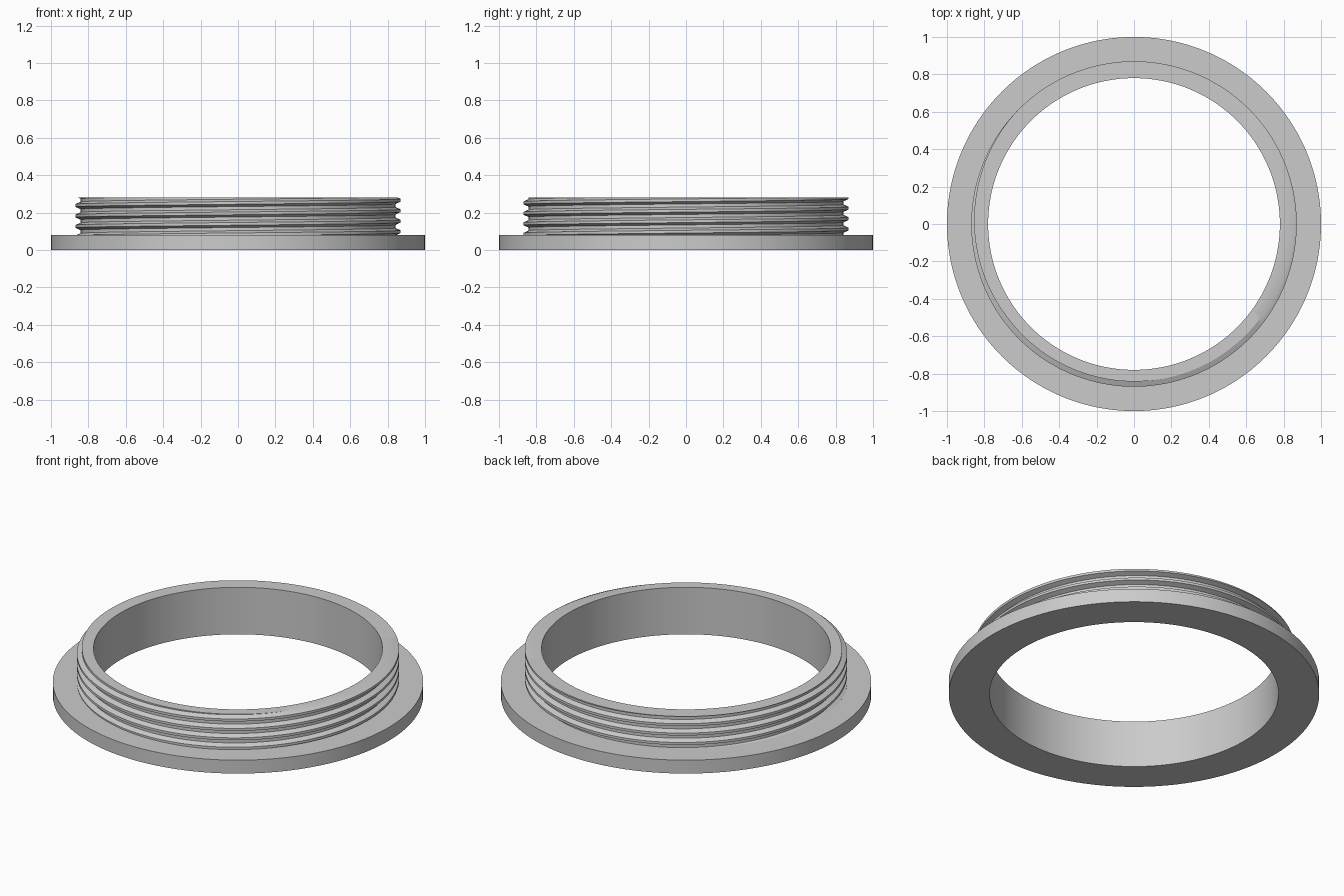
import bpy
from math import sin, cos, pi

cube = bpy.data.objects.get("Cube")
if cube:
    bpy.data.objects.remove(cube, do_unlink=True)

import bmesh

SEGMENTS = 160
BORE, RIM = 0.78, 1.0
ROOT, CREST = 0.842, 0.87
FLANGE_TOP, TOP = 0.08, 0.28
PITCH = 0.056

grey = bpy.data.materials.new("satin_grey")
grey.use_nodes = True
colour = (0.6, 0.6, 0.6, 1)
grey.diffuse_color = colour
grey.node_tree.nodes["Principled BSDF"].inputs["Base Color"].default_value = colour


def sweep(name, profile):
    """Turn a (radius, height) profile, which may vary with angle, around z."""
    bm = bmesh.new()
    columns = []
    for j in range(SEGMENTS + 1):
        a = 2 * pi * j / SEGMENTS
        columns.append([bm.verts.new((r * cos(a), r * sin(a), z))
                        for r, z in profile(a)])
    for left, right in zip(columns, columns[1:]):
        for i in range(len(left) - 1):
            bm.faces.new((left[i], right[i], right[i + 1], left[i + 1]))
    # Close the seam and collapse the cut-off thread turns
    bmesh.ops.remove_doubles(bm, verts=bm.verts, dist=0.00005)
    mesh = bpy.data.meshes.new(name)
    bm.to_mesh(mesh)
    bm.free()
    mesh.materials.append(grey)
    obj = bpy.data.objects.new(name, mesh)
    bpy.context.collection.objects.link(obj)
    bpy.ops.object.select_all(action='DESELECT')
    obj.select_set(True)
    bpy.context.view_layer.objects.active = obj
    bpy.ops.object.shade_smooth_by_angle(angle=pi / 7)


def thread_radius(phase):
    """Trapezoid thread: flat crest, sloped flank, flat root."""
    away = abs((phase + 0.5) % 1 - 0.5)
    blend = min(max((away - 0.13) / 0.22, 0), 1)
    return CREST + (ROOT - CREST) * blend


def flange_profile(a):
    return [(BORE, FLANGE_TOP), (BORE, 0), (RIM, 0),
            (RIM, FLANGE_TOP), (ROOT, FLANGE_TOP)]


def neck_profile(a):
    # Right-handed helix, trimmed flat at the flange and at the top
    start = TOP + PITCH * (a / (2 * pi) - 0.25)
    points = []
    for turn in range(-6, 3):
        for corner in (-0.35, -0.13, 0.13, 0.35):
            z = start + PITCH * (turn + corner)
            z = min(max(z, FLANGE_TOP), TOP)
            points.append((thread_radius((z - start) / PITCH), z))
    return points + [(BORE, TOP), (BORE, FLANGE_TOP)]


sweep("flange", flange_profile)
sweep("threaded_neck", neck_profile)
